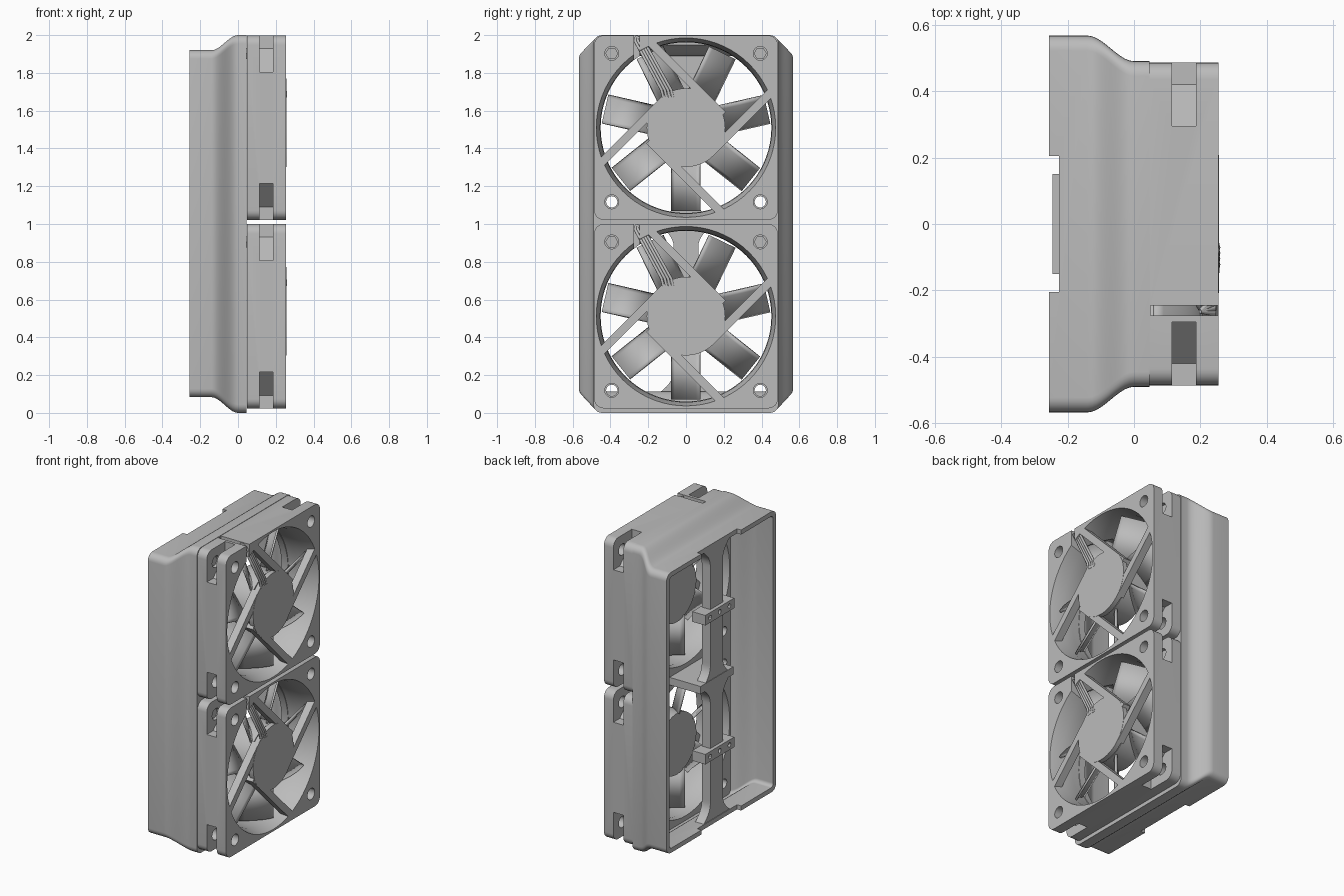
import bpy, bmesh, math
from mathutils import Vector

cube = bpy.data.objects.get("Cube")
if cube:
    bpy.data.objects.remove(cube)

grey = bpy.data.materials.new("plain_grey")
grey.use_nodes = True
COLOR = (0.5, 0.5, 0.5, 1)
grey.diffuse_color = COLOR
grey.node_tree.nodes["Principled BSDF"].inputs["Base Color"].default_value = COLOR
parts = []


def finish(name, bm):
    bmesh.ops.recalc_face_normals(bm, faces=bm.faces)
    me = bpy.data.meshes.new(name)
    bm.to_mesh(me)
    bm.free()
    me.materials.append(grey)
    ob = bpy.data.objects.new(name, me)
    bpy.context.collection.objects.link(ob)
    parts.append(ob)
    return ob


def loft(name, rings):
    """Closed skin through rings, each ring being (x, [(y, z), ...])."""
    bm = bmesh.new()
    loops = [[bm.verts.new((x, y, z)) for y, z in pts] for x, pts in rings]
    n = len(loops[0])
    for a, b in zip(loops, loops[1:]):
        for i in range(n):
            j = (i + 1) % n
            bm.faces.new((a[i], a[j], b[j], b[i]))
    bm.faces.new(loops[0])
    bm.faces.new(loops[-1])
    return finish(name, bm)


def prism(name, pts, x0, x1):
    return loft(name, [(x0, pts), (x1, pts)])


def rect(y0, y1, z0, z1):
    return [(y0, z0), (y1, z0), (y1, z1), (y0, z1)]


def circle(y, z, r, n=48):
    return [(y + r * math.cos(math.tau * i / n), z + r * math.sin(math.tau * i / n)) for i in range(n)]


def rounded(hy, z0, z1, r, n=6):
    pts = []
    for k, (y, z) in enumerate([(hy - r, z1 - r), (r - hy, z1 - r), (r - hy, z0 + r), (hy - r, z0 + r)]):
        for i in range(n + 1):
            a = math.pi / 2 * (k + i / n)
            pts.append((y + r * math.cos(a), z + r * math.sin(a)))
    return pts


def cut(ob, cutters):
    for c in cutters:
        m = ob.modifiers.new("cut", "BOOLEAN")
        m.operation, m.solver, m.object = "DIFFERENCE", "EXACT", c
    bpy.context.view_layer.update()
    dg = bpy.context.evaluated_depsgraph_get()
    me = bpy.data.meshes.new_from_object(ob.evaluated_get(dg))
    ob.modifiers.clear()
    ob.data = me
    for c in cutters:
        parts.remove(c)
        bpy.data.objects.remove(c)


FANS = {"lower": 0.512, "upper": 1.51}
HALF = 0.488
SCREW = 0.393
CORNERS = [(sy, sz) for sy in (-1, 1) for sz in (-1, 1)]


# Shroud: an open-backed box flowing from wide mouth to tall front plate
def section(x, inset=0.0):
    t = min(max((x + 0.14) / 0.14, 0), 1)
    t = t * t * (3 - 2 * t)
    hy = 0.567 - 0.077 * t - inset
    return (x, rounded(hy, 0.083 * (1 - t) + inset, 1.92 + 0.08 * t - inset, 0.045 - inset * 0.7))


steps = [-0.14 + 0.14 * i / 10 for i in range(11)]
rings = [section(x, 0.03) for x in reversed([-0.256] + steps)]
rings += [section(x) for x in [-0.256] + steps + [0.046]]
shroud = loft("shroud", rings)
cutters = [prism("notch_cutter", rect(-0.205, 0.205, -0.1, 2.1), -0.4, -0.226)]
for zc in FANS.values():
    cutters.append(prism("opening_cutter", circle(0, zc, 0.452, 64), -0.05, 0.1))
    for sy, sz in CORNERS:
        cutters.append(prism("hole_cutter", circle(sy * SCREW, zc + sz * SCREW, 0.03, 16), -0.05, 0.1))
cut(shroud, cutters)

# Central rail with flared roots, holed crossbars and a deep middle shelf
nodes = (0.1, 1.0, 1.9)
side = []
for i in range(91):
    z = 0.1 + 1.8 * i / 90
    flare = max(max(0, 1 - abs(z - n) / 0.12) ** 2 for n in nodes)
    side.append((0.065 + 0.085 * flare, z))
prism("rail", side + [(-y, z) for y, z in reversed(side)], -0.222, -0.16)
prism("middle_shelf", rect(-0.17, 0.17, 0.98, 1.03), -0.225, 0.02)
for z in (0.55, 1.46):
    bar = prism("crossbar", rect(-0.15, 0.15, z - 0.033, z + 0.033), -0.245, -0.15)
    cut(bar, [prism("bar_hole_cutter", circle(y, z, 0.014, 12), -0.3, -0.17) for y in (-0.1, 0, 0.1)])


def make_blade(name, zc, angle):
    bm = bmesh.new()
    grid = []
    for r in (0.18, 0.44):
        row = []
        for i in range(9):
            v = i / 4 - 1
            s = 0.075 * v
            x = 0.13 + 0.07 * v + 0.018 * (1 - v * v)
            y = r * math.cos(angle) - s * math.sin(angle)
            z = zc + r * math.sin(angle) + s * math.cos(angle)
            row.append(bm.verts.new((x, y, z)))
        grid.append(row)
    for i in range(8):
        bm.faces.new((grid[0][i], grid[0][i + 1], grid[1][i + 1], grid[1][i]))
    ob = finish(name, bm)
    m = ob.modifiers.new("thickness", "SOLIDIFY")
    m.thickness, m.offset = 0.012, 0


def make_wire(name, points):
    cu = bpy.data.curves.new(name, "CURVE")
    cu.dimensions = "3D"
    cu.bevel_depth, cu.bevel_resolution = 0.008, 2
    sp = cu.splines.new("POLY")
    sp.points.add(len(points) - 1)
    for p, co in zip(sp.points, points):
        p.co = (*co, 1)
    cu.materials.append(grey)
    bpy.context.collection.objects.link(bpy.data.objects.new(name, cu))


for label, zc in FANS.items():
    # Frame with flared duct, slotted corners, screw holes and wire notch
    frame = prism(label + "_fan_frame", rounded(0.486, zc - HALF, zc + HALF, 0.05), 0.0465, 0.254)
    duct = [(0.0, 0.455), (0.05, 0.455), (0.1, 0.452), (0.18, 0.455), (0.254, 0.475), (0.3, 0.475)]
    cutters = [loft("duct_cutter", [(x, circle(0, zc, r, 72)) for x, r in duct]),
               prism("wire_cutter", rect(-0.276, -0.246, zc + 0.3, zc + 0.55), 0.05, 0.3)]
    slot = [(0.55, 0.295), (0.42, 0.295), (0.295, 0.42), (0.295, 0.55), (0.55, 0.55)]
    for sy, sz in CORNERS:
        cutters.append(prism("slot_cutter", [(sy * y, zc + sz * z) for y, z in slot], 0.114, 0.186))
        cutters.append(prism("hole_cutter", circle(sy * SCREW, zc + sz * SCREW, 0.037, 20), 0, 0.3))
    cut(frame, cutters)

    # Hex nuts in the two top holes
    for sy in (-1, 1):
        prism(label + "_nut", circle(sy * SCREW, zc + SCREW, 0.034, 6), 0.03, 0.1)

    # Rotor, blades and fixed hub
    prism(label + "_rotor", circle(0, zc, 0.2, 48), 0.065, 0.215)
    prism(label + "_hub", circle(0, zc, 0.208, 48), 0.224, 0.2555)
    for k in range(7):
        make_blade(label + "_blade", zc, -math.pi / 2 + math.tau * k / 7)

    # Tangent struts tying the hub to the frame
    for k in range(4):
        a = math.pi / 4 + math.pi / 2 * k
        out = Vector((math.cos(a), math.sin(a)))
        tan = Vector((-out.y, out.x))
        back = -0.09 if k % 2 == 0 else 0.0
        quad = [out * 0.164 + tan * back, out * 0.208 + tan * back,
                out * 0.208 + tan * 0.435, out * 0.164 + tan * 0.455]
        prism(label + "_strut", [(p.x, zc + p.y) for p in quad], 0.205, 0.254)

    # Wires from the hub to the notch in the frame
    for k in range(4):
        d = 0.017 * k
        make_wire(label + "_wire", [(0.252, -0.12 + d, zc + 0.16), (0.25, -0.13 + d, zc + 0.2),
                                    (0.24, -0.27 + d * 0.9, zc + 0.46), (0.2, -0.262, zc + 0.482)])
        prism(label + "_solder_joint", circle(-0.12 + d, zc + 0.16, 0.012, 10), 0.25, 0.257)

# Smooth shading that keeps hard edges
bpy.ops.object.select_all(action="DESELECT")
for ob in parts:
    ob.select_set(True)
bpy.context.view_layer.objects.active = parts[0]
bpy.ops.object.shade_smooth_by_angle(angle=math.radians(30))
